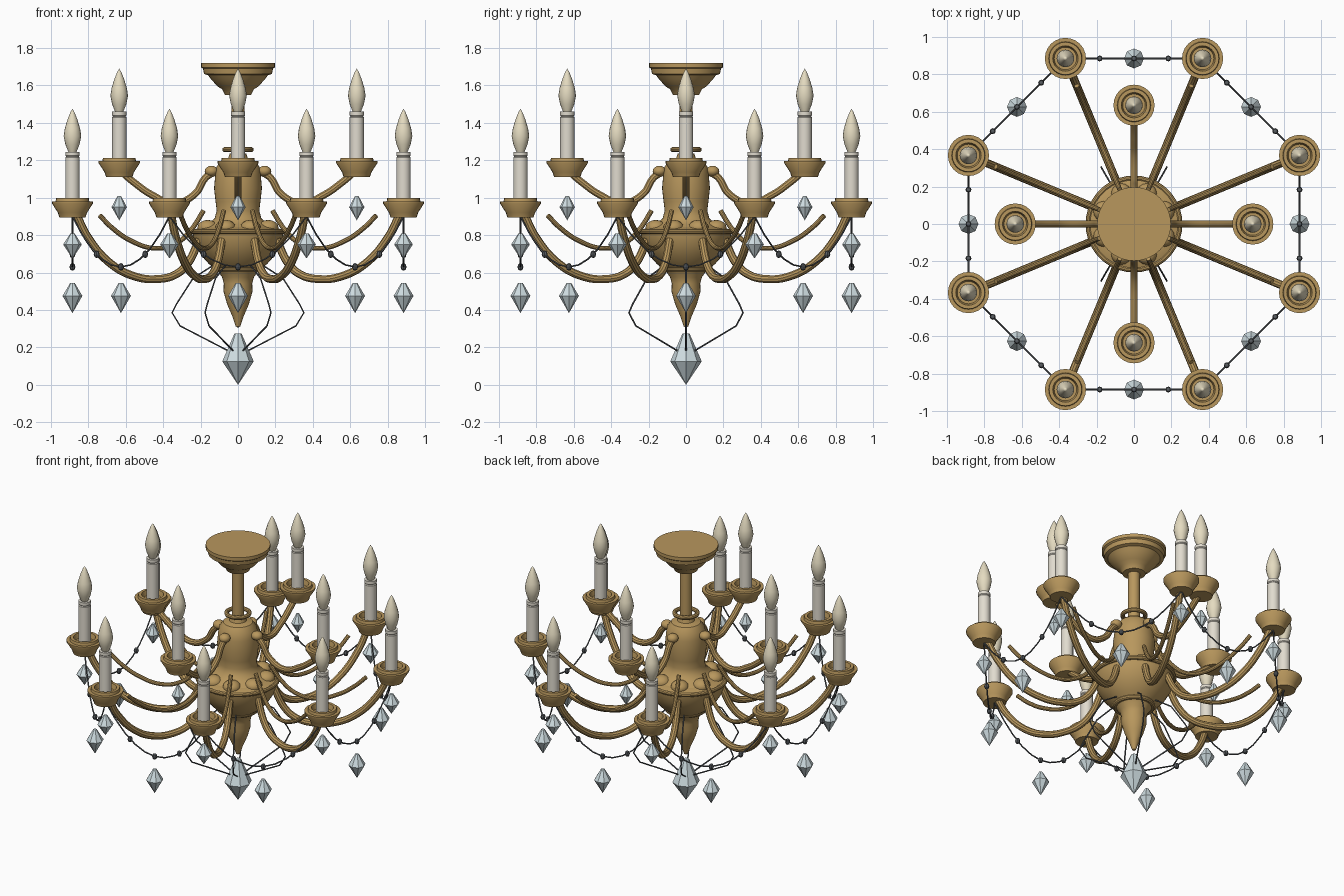
import bpy
from math import cos, sin, pi, radians

if "Cube" in bpy.data.objects:
    bpy.data.objects.remove(bpy.data.objects["Cube"])


def material(name, rgb):
    m = bpy.data.materials.new(name)
    m.diffuse_color = (*rgb, 1)
    m.use_nodes = True
    m.node_tree.nodes["Principled BSDF"].inputs["Base Color"].default_value = m.diffuse_color
    return m


BRASS = material("brass", (0.48, 0.31, 0.11))
WAX = material("wax", (0.75, 0.71, 0.62))
FLAME = material("flame_glass", (0.78, 0.71, 0.53))
CRYSTAL = material("crystal", (0.62, 0.72, 0.75))
WIRE = material("wire", (0.1, 0.11, 0.12))


def polar(r, a, z):
    return (r * cos(a), r * sin(a), z)


def finish(o, name, mat, smooth=True):
    o.name = name
    o.data.materials.clear()
    o.data.materials.append(mat)
    if smooth:
        bpy.ops.object.select_all(action='DESELECT')
        o.select_set(True)
        bpy.context.view_layer.objects.active = o
        bpy.ops.object.shade_smooth_by_angle(angle=radians(35))
    return o


def lathe(name, profile, mat, loc=(0, 0, 0), n=24, smooth=True):
    """Revolve (radius, z) points, listed bottom to top, about z."""
    verts, rings, faces = [], [], []
    for r, z in profile:
        count = 1 if r == 0 else n
        rings.append(range(len(verts), len(verts) + count))
        verts += [polar(r, 2 * pi * i / n, z) for i in range(count)]
    for a, b in zip(rings, rings[1:]):
        for i in range(n):
            j = (i + 1) % n
            quad = [a[i % len(a)], a[j % len(a)], b[j % len(b)], b[i % len(b)]]
            quad = list(dict.fromkeys(quad))
            if len(quad) > 2:
                faces.append(quad)
    me = bpy.data.meshes.new(name)
    me.from_pydata(verts, [], faces)
    o = bpy.data.objects.new(name, me)
    o.location = loc
    bpy.context.collection.objects.link(o)
    return finish(o, name, mat, smooth)


def tube(name, pts, radius, mat, curved=True, res=3):
    """Sweep a round section along points."""
    cu = bpy.data.curves.new(name, 'CURVE')
    cu.dimensions = '3D'
    cu.bevel_depth, cu.bevel_resolution = radius, res
    cu.resolution_u, cu.use_fill_caps = 8, True
    s = cu.splines.new('BEZIER' if curved else 'POLY')
    dest = s.bezier_points if curved else s.points
    dest.add(len(pts) - 1)
    for d, p in zip(dest, pts):
        if curved:
            d.co = p
            d.handle_left_type = d.handle_right_type = 'AUTO'
        else:
            d.co = (*p, 1)
    o = bpy.data.objects.new(name, cu)
    bpy.context.collection.objects.link(o)
    bpy.ops.object.select_all(action='DESELECT')
    o.select_set(True)
    bpy.context.view_layer.objects.active = o
    bpy.ops.object.convert(target='MESH')
    return finish(bpy.context.object, name, mat)


def ring(name, major, minor, z):
    bpy.ops.mesh.primitive_torus_add(major_radius=major, minor_radius=minor, major_segments=36,
                                     minor_segments=10, location=(0, 0, z))
    finish(bpy.context.object, name, BRASS)


def ball(name, loc, r, mat, squash=1, seg=16):
    bpy.ops.mesh.primitive_uv_sphere_add(segments=seg, ring_count=seg // 2, radius=r, location=loc)
    bpy.context.object.scale.z = squash
    finish(bpy.context.object, name, mat)


def crystal(name, x, y, top, widest, bottom, r):
    lathe(name, [(0, bottom), (r, widest), (r * 0.22, top), (0, top)], CRYSTAL, (x, y, 0), 8, False)


def candle_set(name, r, a, dz):
    """Drip cup, candle, flame bulb and drop at one arm tip."""
    loc = polar(r, a, dz)
    lathe(name + "_cup", [(0, .895), (.07, .895), (.078, .92), (.11, .97), (.11, .98), (.09, .98),
                          (.087, .998), (.068, .998), (.06, .965), (0, .965)], BRASS, loc)
    lathe(name + "_candle", [(0, .96), (.038, .96), (.038, 1.215), (.034, 1.22), (.038, 1.225),
                             (.038, 1.245), (0, 1.245)], WAX, loc, 20)
    lathe(name + "_flame", [(0, 1.24), (.022, 1.245), (.038, 1.285), (.047, 1.33), (.041, 1.37),
                            (.026, 1.42), (.011, 1.457), (0, 1.475)], FLAME, loc, 16)
    crystal(name + "_drop", loc[0], loc[1], .81 + dz * .93, .75 + dz * .93, .675 + dz * .95,
            .05 if dz == 0 else .041)


# Ceiling canopy, stem and central body
lathe("canopy", [(0, 1.545), (.07, 1.55), (.085, 1.58), (.11, 1.595), (.145, 1.635), (.16, 1.655),
                 (.182, 1.662), (.187, 1.69), (.197, 1.697), (.197, 1.72), (0, 1.72)], BRASS, n=40)
lathe("stem", [(0, 1.18), (.036, 1.18), (.036, 1.56), (0, 1.56)], BRASS)
ring("stem_ring", .07, .014, 1.257)
lathe("body", [(0, .84), (.2, .84), (.16, .86), (.125, .89), (.114, .93), (.12, .98), (.128, 1.05),
               (.122, 1.12), (.115, 1.165), (.09, 1.2), (.052, 1.21), (.045, 1.235), (0, 1.24)],
      BRASS, n=36)
lathe("bowl", [(0, .61), (.11, .61), (.155, .645), (.195, .69), (.225, .74), (.24, .79),
               (.245, .825), (.2, .842), (0, .842)], BRASS, n=36)
ring("bowl_rim", .245, .014, .82)
ring("bowl_base_ring", .115, .016, .62)
lathe("finial", [(0, .305), (.012, .312), (.032, .37), (.058, .43), (.078, .5), (.076, .54),
                 (.085, .575), (.11, .61), (0, .62)], BRASS)

# Lower tier: eight arms, scrolls and bosses
LOW = .958
for k in range(8):
    a = radians(22.5 + 45 * k)
    n = str(k + 1)
    tube("lower_arm_" + n, [polar(r, a, z) for r, z in
         [(.225, .775), (.29, .65), (.36, .59), (.47, .565), (.6, .58), (.74, .65), (.87, .79), (.94, .92)]],
         .022, BRASS)
    tube("scroll_" + n, [polar(r, a, z) for r, z in
         [(.2, .93), (.27, .83), (.36, .755), (.48, .73), (.62, .77), (.73, .84), (.8, .905)]], .013, BRASS)
    ball("boss_" + n, polar(.175, a, .84), .055, BRASS, .75)
    candle_set("lower_" + n, LOW, a, 0)

    # Bead swag to the next cup, with its pendant
    p = polar(LOW, a, 0)
    q = polar(LOW, a + pi / 4, 0)

    def swag(t):
        return (p[0] + (q[0] - p[0]) * t, p[1] + (q[1] - p[1]) * t, .63 + .27 * (2 * t - 1) ** 2)
    tube("swag_" + n, [swag(i / 10) for i in range(11)], .0045, WIRE, False, 1)
    for t in (.25, .5, .75):
        ball("swag_bead_" + n, swag(t), .016, WIRE, 1.3, 8)
    m = swag(.5)
    crystal("swag_pendant_" + n, m[0], m[1], .545, .475, .383, .053)

# Upper tier: four arms with knobs
for k in range(4):
    a = radians(90 * k)
    n = str(k + 1)
    tube("upper_arm_" + n, [polar(r, a, z) for r, z in
         [(.12, 1.14), (.17, 1.11), (.23, 1.02), (.34, .97), (.46, 1.015), (.56, 1.085), (.625, 1.14)]],
         .02, BRASS)
    ball("upper_knob_" + n, polar(.142, a, 1.142), .036, BRASS, .8)
    candle_set("upper_" + n, .635, a, .215)

# Wire cage and the large bottom crystal
for k in range(6):
    a = radians(60 * k)
    tube("cage_wire_%d" % (k + 1), [polar(r, a, z) for r, z in
         [(.13, .64), (.24, .57), (.33, .43), (.352, .385), (.31, .315), (.03, .17)]], .0045, WIRE, False, 1)
crystal("bottom_crystal", 0, 0, .275, .125, 0, .084)
